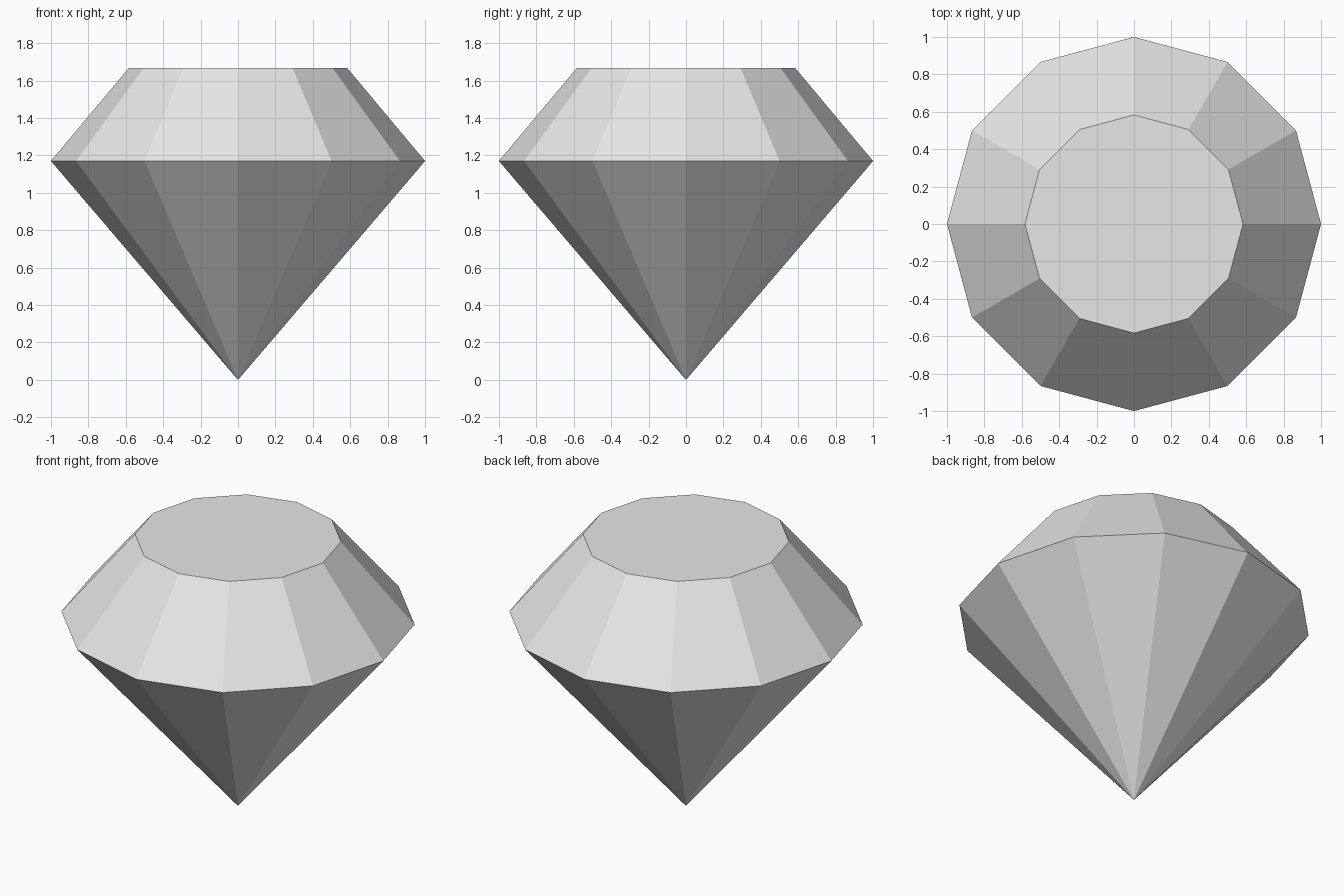
import bpy
import bmesh
from math import cos, sin, tau

cube = bpy.data.objects.get("Cube")
if cube:
    bpy.data.objects.remove(cube, do_unlink=True)

SIDES = 12
GIRDLE_RADIUS, GIRDLE_Z = 1.0, 1.17
TABLE_RADIUS, TABLE_Z = 0.583, 1.668

# Plain grey stone
grey = bpy.data.materials.new("light grey")
grey.use_nodes = True
color = (0.8, 0.8, 0.8, 1)
grey.diffuse_color = color
grey.node_tree.nodes["Principled BSDF"].inputs["Base Color"].default_value = color


def ring(bm, radius, z):
    angles = [tau * i / SIDES for i in range(SIDES)]
    return [bm.verts.new((radius * cos(a), radius * sin(a), z)) for a in angles]


bm = bmesh.new()
tip = bm.verts.new((0, 0, 0))
girdle = ring(bm, GIRDLE_RADIUS, GIRDLE_Z)
table = ring(bm, TABLE_RADIUS, TABLE_Z)

# Pointed lower facets and sloping crown facets
for i in range(SIDES):
    j = (i + 1) % SIDES
    bm.faces.new((tip, girdle[j], girdle[i]))
    bm.faces.new((girdle[i], girdle[j], table[j], table[i]))

# Flat top
bm.faces.new(table)
bmesh.ops.recalc_face_normals(bm, faces=bm.faces)

mesh = bpy.data.meshes.new("gemstone")
bm.to_mesh(mesh)
bm.free()
mesh.materials.append(grey)
gem = bpy.data.objects.new("gemstone", mesh)
bpy.context.collection.objects.link(gem)
